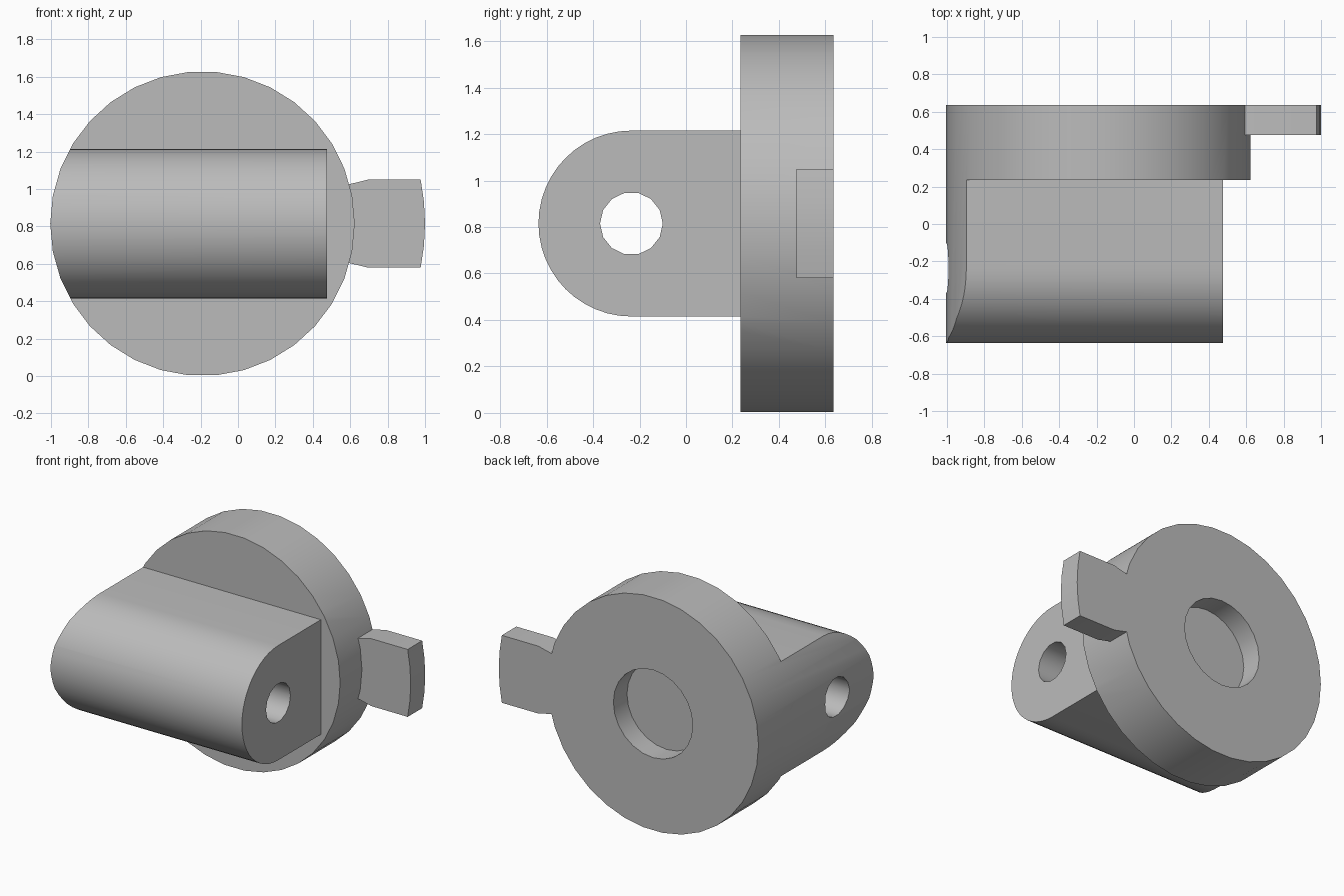
import bpy, bmesh, math

if "Cube" in bpy.data.objects:
    bpy.data.objects.remove(bpy.data.objects["Cube"])

CX, CZ = -0.19, 0.815          # disc centre
R = 0.814                      # disc radius
PIN_Y = -0.235                 # pin hole centre
FACE, BACK = 0.235, 0.635      # front and back of the disc

grey = bpy.data.materials.new("plain grey")
grey.diffuse_color = (0.5, 0.5, 0.5, 1)
grey.use_nodes = True
grey.node_tree.nodes["Principled BSDF"].inputs["Base Color"].default_value = grey.diffuse_color


def arc(u, v, r, a0, a1, n):
    """n + 1 points along an arc, angles in degrees."""
    angles = [math.radians(a0 + (a1 - a0) * i / n) for i in range(n + 1)]
    return [(u + r * math.cos(a), v + r * math.sin(a)) for a in angles]


def circle(u, v, r, n):
    return arc(u, v, r, 0, 360, n)[:-1]


def prism(name, outline, axis, lo, hi):
    """Extrude a 2D outline along x (outline is y, z) or y (outline is x, z)."""
    place = (lambda p, t: (t, p[0], p[1])) if axis == "x" else (lambda p, t: (p[0], t, p[1]))
    bm = bmesh.new()
    ends = [[bm.verts.new(place(p, t)) for p in outline] for t in (lo, hi)]
    n = len(outline)
    bm.faces.new(ends[0])
    bm.faces.new(ends[1])
    for i in range(n):
        j = (i + 1) % n
        bm.faces.new((ends[0][i], ends[0][j], ends[1][j], ends[1][i]))
    bmesh.ops.recalc_face_normals(bm, faces=bm.faces)
    mesh = bpy.data.meshes.new(name)
    bm.to_mesh(mesh)
    bm.free()
    mesh.materials.append(grey)
    obj = bpy.data.objects.new(name, mesh)
    bpy.context.collection.objects.link(obj)
    return obj


def combine(target, tool, operation):
    """Apply a boolean and discard the tool."""
    tool.hide_render = True
    mod = target.modifiers.new("boolean", "BOOLEAN")
    mod.operation, mod.solver, mod.object = operation, "EXACT", tool
    bpy.context.view_layer.objects.active = target
    bpy.ops.object.modifier_apply(modifier=mod.name)
    bpy.data.objects.remove(tool)


# Round blank holding both the disc and the arm
body = prism("disc_and_arm", circle(CX, CZ, R, 34), "y", -0.8, BACK)

# Cut everything in front of the disc except the round-nosed arm
surround = ([(FACE, -1), (FACE, CZ - 0.4)]
            + arc(PIN_Y, CZ, 0.4, 270, 90, 24)
            + [(FACE, CZ + 0.4), (FACE, 3), (-1, 3), (-1, -1)])
combine(body, prism("arm_cutter", surround, "x", -2, 2), "DIFFERENCE")

# Square off the right end of the arm
end_box = [(-1, -1), (FACE, -1), (FACE, 3), (-1, 3)]
combine(body, prism("end_cutter", end_box, "x", 0.475, 2), "DIFFERENCE")

# Pin hole through the arm, shallow round recess in the back
combine(body, prism("pin_cutter", circle(PIN_Y, CZ, 0.135, 14), "x", -2, 2), "DIFFERENCE")
combine(body, prism("recess_cutter", circle(CX, CZ, 0.306, 24), "y", BACK - 0.15, 1), "DIFFERENCE")

# Side tab with a necked root and a curved outer end
tab_outline = ([(0.5, CZ - 0.19), (0.6, CZ - 0.212), (0.695, CZ - 0.235)]
               + arc(CX, CZ, 1.19, -11.4, 11.4, 4)
               + [(0.695, CZ + 0.235), (0.6, CZ + 0.212), (0.5, CZ + 0.19)])
combine(body, prism("tab", tab_outline, "y", 0.475, BACK), "UNION")

bpy.ops.object.select_all(action="DESELECT")
body.select_set(True)
bpy.context.view_layer.objects.active = body
bpy.ops.object.shade_smooth_by_angle(angle=math.radians(30))
